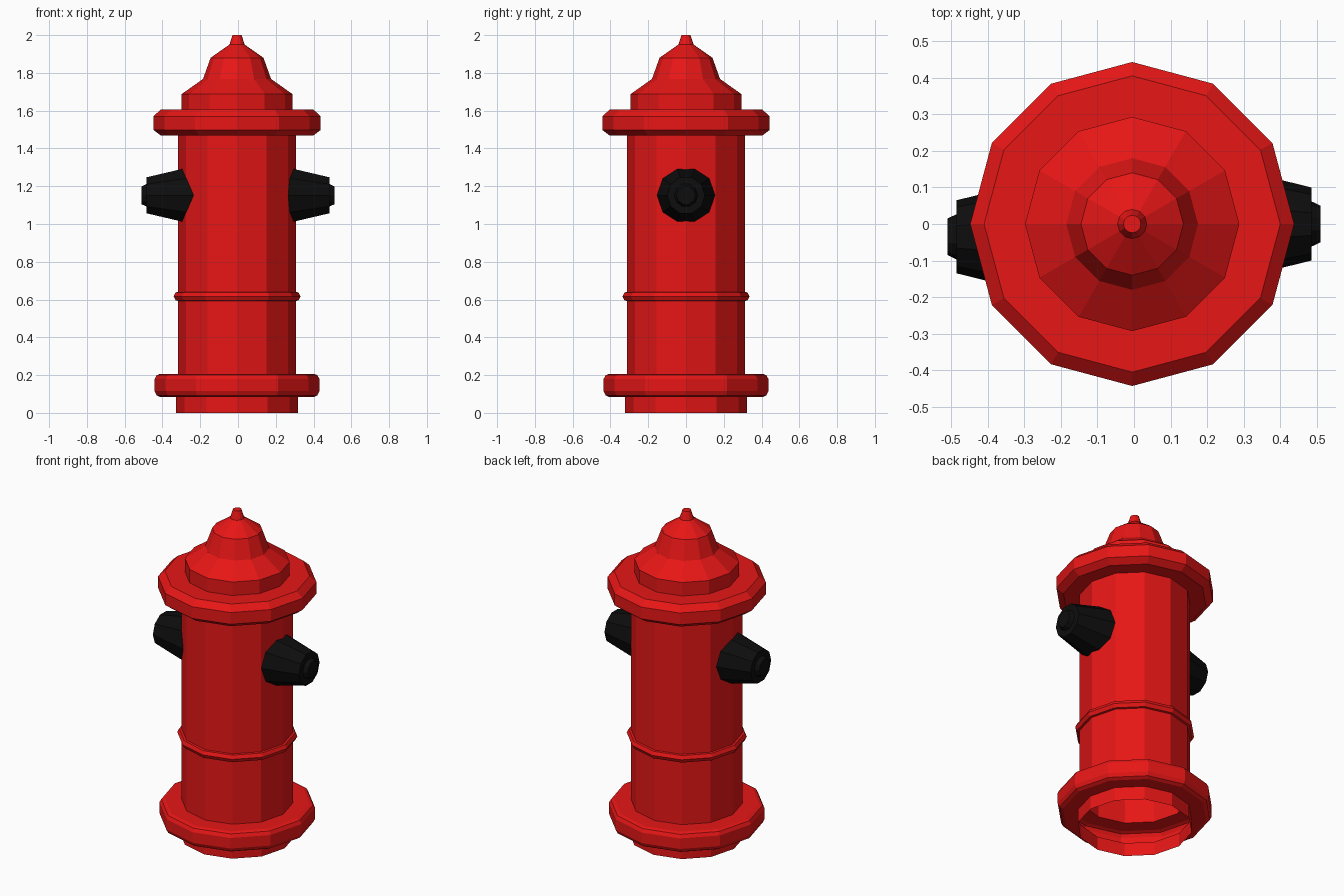
import bpy, bmesh, math
from mathutils import Matrix, Vector

if "Cube" in bpy.data.objects:
    bpy.data.objects.remove(bpy.data.objects["Cube"])


def material(name, rgb):
    m = bpy.data.materials.new(name)
    m.diffuse_color = (*rgb, 1)
    m.use_nodes = True
    m.node_tree.nodes["Principled BSDF"].inputs["Base Color"].default_value = m.diffuse_color
    return m


def lathe(name, profile, sides, mat, matrix, cap_end=True):
    """Spin (radius, height) points around local z into a flat-faced shell."""
    bm = bmesh.new()
    rings = []
    for r, h in profile:
        ring = []
        for i in range(sides):
            a = 2 * math.pi * i / sides
            ring.append(bm.verts.new((r * math.cos(a), r * math.sin(a), h)))
        rings.append(ring)
    for low, high in zip(rings, rings[1:]):
        for i in range(sides):
            j = (i + 1) % sides
            bm.faces.new((low[i], low[j], high[j], high[i]))
    if cap_end:
        bm.faces.new(rings[-1])
    bm.transform(matrix)
    mesh = bpy.data.meshes.new(name)
    bm.to_mesh(mesh)
    bm.free()
    mesh.materials.append(mat)
    obj = bpy.data.objects.new(name, mesh)
    bpy.context.collection.objects.link(obj)
    return obj


red = material("red_paint", (0.80, 0.008, 0.008))
black = material("black_caps", (0.004, 0.004, 0.004))

# Hollow barrel with flanges, middle band and bonnet, open underneath
barrel_profile = [
    (0.322, 0.0), (0.322, 0.083),
    (0.405, 0.083), (0.425, 0.093), (0.436, 0.115),
    (0.436, 0.18), (0.425, 0.2), (0.405, 0.207), (0.312, 0.207),
    (0.312, 0.593), (0.325, 0.595), (0.336, 0.617), (0.325, 0.638), (0.312, 0.64),
    (0.312, 1.468), (0.403, 1.468), (0.443, 1.498), (0.443, 1.57), (0.405, 1.605),
    (0.293, 1.605), (0.293, 1.688),
    (0.18, 1.768), (0.14, 1.88), (0.04, 1.95), (0.024, 2.0),
]
lathe("barrel", barrel_profile, 12, red, Matrix.Translation((-0.005, 0, 0)))

# Tapered side outlets with a small raised nut; the left one sits further forward
outlet_profile = [(0.170, 0.20), (0.10, 0.485), (0.062, 0.485), (0.05, 0.51)]
for name, side, y in (("right_outlet", 1, 0.0), ("left_outlet", -1, -0.035)):
    # local x -> world y, local z -> outward along x
    turn = Matrix(((0, 0, side), (1, 0, 0), (0, side, 0))).to_4x4()
    lathe(name, outlet_profile, 10, black,
          Matrix.Translation(Vector((0, y, 1.152))) @ turn)
